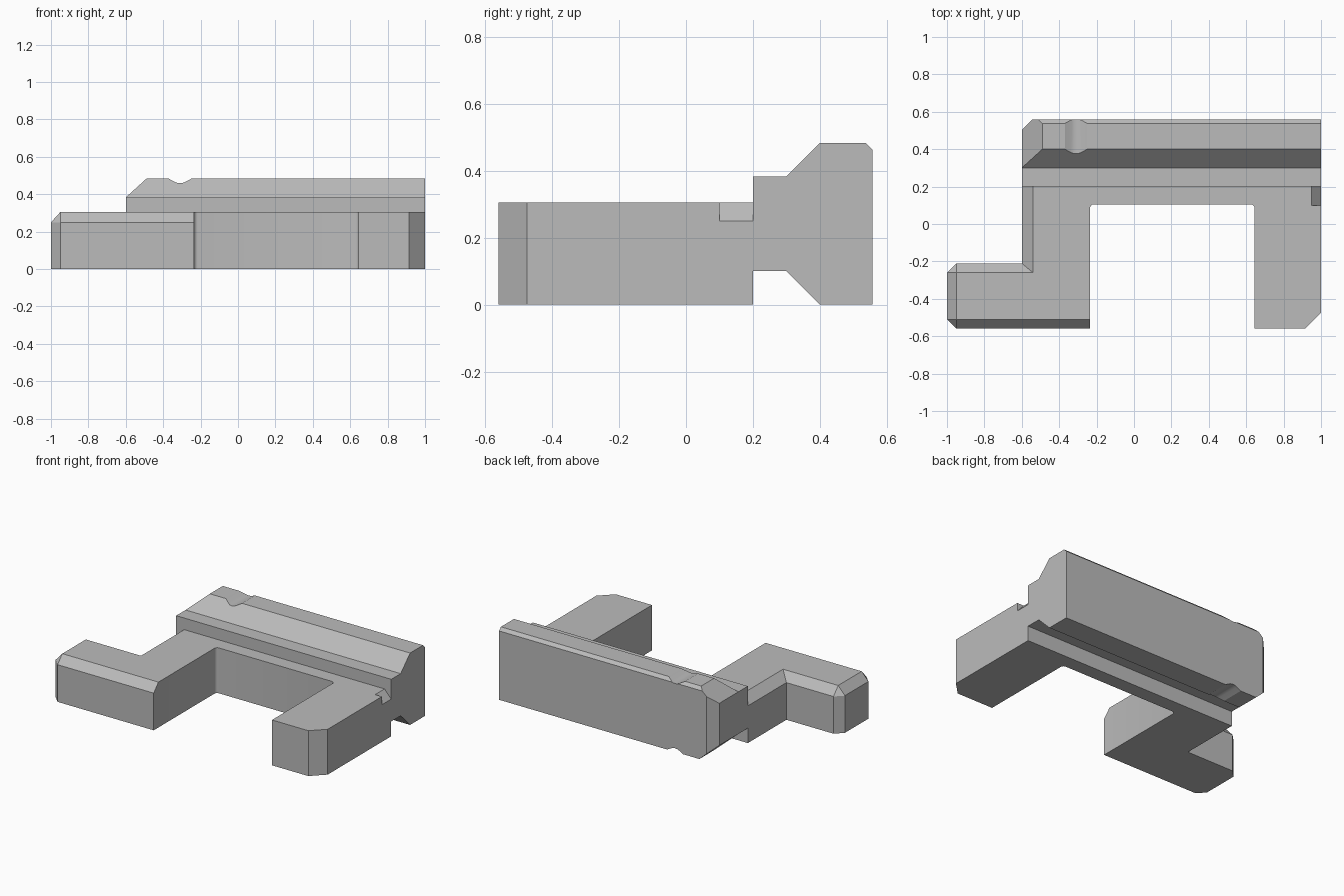
import bpy, bmesh, math
from mathutils import Vector

if "Cube" in bpy.data.objects:
    bpy.data.objects.remove(bpy.data.objects["Cube"])

grey = bpy.data.materials.new("plain grey")
grey.diffuse_color = (0.5, 0.5, 0.5, 1)
grey.use_nodes = True
grey.node_tree.nodes["Principled BSDF"].inputs["Base Color"].default_value = grey.diffuse_color


def finish(bm, name):
    bmesh.ops.remove_doubles(bm, verts=bm.verts, dist=1e-5)
    bmesh.ops.dissolve_limit(bm, angle_limit=0.01, verts=bm.verts, edges=bm.edges)
    bmesh.ops.recalc_face_normals(bm, faces=bm.faces)
    mesh = bpy.data.meshes.new(name)
    bm.to_mesh(mesh)
    bm.free()
    mesh.materials.append(grey)
    obj = bpy.data.objects.new(name, mesh)
    bpy.context.collection.objects.link(obj)
    return obj


def loft(bm, rings):
    """Skin a stack of matching closed rings and cap both ends."""
    rows = [[bm.verts.new(p) for p in ring] for ring in rings]
    n = len(rows[0])
    for a, b in zip(rows, rows[1:]):
        for i in range(n):
            j = (i + 1) % n
            bm.faces.new((a[i], a[j], b[j], b[i]))
    bm.faces.new(rows[0][::-1])
    bm.faces.new(rows[-1])


def smooth(obj):
    bpy.ops.object.select_all(action='DESELECT')
    obj.select_set(True)
    bpy.context.view_layer.objects.active = obj
    bpy.ops.object.shade_smooth_by_angle(angle=math.radians(28))


def fillet(cx, cy, r, start):
    """Small quarter round, running clockwise from the start angle."""
    angles = [math.radians(start - 22.5 * k) for k in range(5)]
    return [(cx + r * math.cos(a), cy + r * math.sin(a)) for a in angles]


# Bracket body: each corner is (lower xy, top xy); they differ at chamfered edges
same = lambda pts: [(p, p) for p in pts]
corners = [((-1, -.51), (-.95, -.51)), ((-.95, -.56), (-.95, -.51)),
           ((-.235, -.56), (-.235, -.51))]
corners += same(fillet(-.215, .085, .02, 180) + fillet(.625, .085, .02, 90))
corners += same([(.645, -.56), (.915, -.56), (1, -.475), (1, .1)])
corners += [((1, .1), (.95, .1)), ((1, .2), (.95, .2)),
            ((-.6, .2), (-.54, .2)), ((-.6, -.21), (-.54, -.26)),
            ((-.95, -.21), (-.95, -.26)), ((-1, -.26), (-.95, -.26))]
bm = bmesh.new()
loft(bm, [[(*lo, 0) for lo, _ in corners],
          [(*lo, .25) for lo, _ in corners],
          [(*hi, .305) for _, hi in corners]])
body = finish(bm, "bracket_body")
smooth(body)

# Rail: side profile swept along x
profile = [(.2, .1), (.3, .1), (.4, 0), (.558, 0), (.558, .463), (.538, .483),
           (.4, .483), (.3, .383), (.2, .383)]
bm = bmesh.new()
loft(bm, [[(x, y, z) for y, z in profile] for x in (-.6, 1)])
# Left end: top, bottom and rear corner chamfers
for point, normal in (((-.6, 0, .383), (-1, 0, 1.1)), ((-.6, 0, .1), (-1, 0, -1.1)),
                      ((-.6, .503, 0), (-1, 1, 0))):
    cut = bmesh.ops.bisect_plane(bm, geom=bm.verts[:] + bm.edges[:] + bm.faces[:],
                                 plane_co=Vector(point), plane_no=Vector(normal),
                                 clear_outer=True)
    edges = [e for e in cut["geom_cut"] if isinstance(e, bmesh.types.BMEdge)]
    bmesh.ops.contextual_create(bm, geom=edges)
rail = finish(bm, "rail")

# Shallow rounded grooves across the top and bottom of the rail
groove = [(-.08, .01), (-.06, 0), (-.03, -.016), (-.016, -.022), (0, -.024),
          (.016, -.022), (.03, -.016), (.06, 0), (.08, .01)]
for base, sign in ((.483, 1), (0, -1)):
    bm = bmesh.new()
    loft(bm, [[(-.31 + x, y, base + sign * z) for x, z in groove] for y in (.25, .6)])
    cutter = finish(bm, "groove_cutter")
    cutter.hide_render = True
    bpy.context.view_layer.objects.active = rail
    mod = rail.modifiers.new("groove", 'BOOLEAN')
    mod.operation, mod.solver, mod.object = 'DIFFERENCE', 'EXACT', cutter
    bpy.ops.object.modifier_apply(modifier=mod.name)
    bpy.data.objects.remove(cutter)
smooth(rail)
